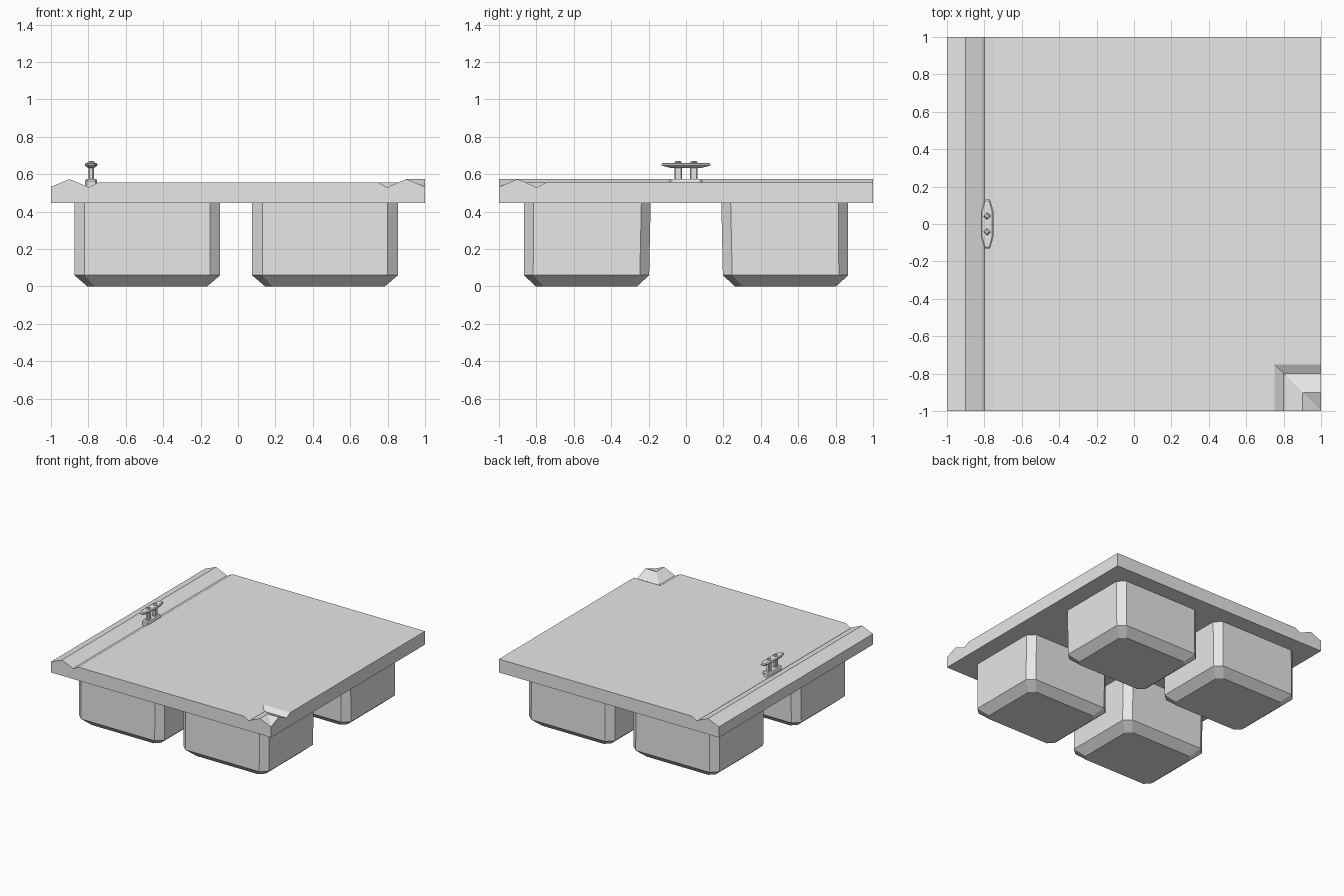
import bpy
import bmesh

cube = bpy.data.objects.get("Cube")
if cube:
    bpy.data.objects.remove(cube, do_unlink=True)

grey = bpy.data.materials.new("light_grey")
grey.use_nodes = True
COLOUR = (0.8, 0.8, 0.8, 1)
grey.diffuse_color = COLOUR
grey.node_tree.nodes["Principled BSDF"].inputs["Base Color"].default_value = COLOUR


def finish(bm, name):
    """Turn a bmesh into a flat-shaded, coloured object."""
    bmesh.ops.recalc_face_normals(bm, faces=bm.faces[:])
    mesh = bpy.data.meshes.new(name)
    bm.to_mesh(mesh)
    bm.free()
    mesh.materials.append(grey)
    obj = bpy.data.objects.new(name, mesh)
    bpy.context.collection.objects.link(obj)
    return obj


def loft(name, rings):
    """Closed solid through rings of 3D points with equal counts."""
    bm = bmesh.new()
    loops = [[bm.verts.new(p) for p in ring] for ring in rings]
    n = len(loops[0])
    for low, high in zip(loops, loops[1:]):
        for i in range(n):
            j = (i + 1) % n
            bm.faces.new((low[i], low[j], high[j], high[i]))
    bm.faces.new(loops[0])
    bm.faces.new(loops[-1])
    return finish(bm, name)


def chamfered(cx, cy, hx, hy, kx, ky, z):
    """Rectangle outline with cut corners."""
    pts = [(hx, ky - hy), (hx, hy - ky), (hx - kx, hy), (kx - hx, hy),
           (-hx, hy - ky), (-hx, ky - hy), (kx - hx, -hy), (hx - kx, -hy)]
    return [(cx + x, cy + y, z) for x, y in pts]


# Deck: edge profile as (distance from outer edge, height)
PROFILE = [(0, 0.533), (0.1, 0.574), (0.19, 0.536), (0.2, 0.528), (0.25, 0.555)]
DECK_BOTTOM, DECK_TOP = 0.445, 0.555

bm = bmesh.new()


def face(*pts):
    bm.faces.new([bm.verts.new(p) for p in pts])


for (d, z), (e, w) in zip(PROFILE, PROFILE[1:]):
    # Ridge along the whole right-hand edge
    face((d - 1, -1, z), (e - 1, -1, w), (e - 1, 1, w), (d - 1, 1, z))
    # Mitred ridge around the front left corner
    a, b = (1 - d, d - 1, z), (1 - e, e - 1, w)
    face((1 - d, -1, z), a, b, (1 - e, -1, w))
    face(a, (1, d - 1, z), (1, e - 1, w), b)
outline = [(-.75, -1), (.75, -1), (.75, -.75), (1, -.75), (1, 1), (-.75, 1)]
face(*[(x, y, DECK_TOP) for x, y in outline])
bmesh.ops.dissolve_degenerate(bm, dist=1e-5, edges=bm.edges[:])
bmesh.ops.remove_doubles(bm, verts=bm.verts[:], dist=1e-4)
border = [e for e in bm.edges if e.is_boundary]
skirt = bmesh.ops.extrude_edge_only(bm, edges=border)["geom"]
for v in skirt:
    if isinstance(v, bmesh.types.BMVert):
        v.co.z = DECK_BOTTOM
bmesh.ops.contextual_create(bm, geom=[e for e in bm.edges if e.is_boundary])
finish(bm, "deck")

# Four floats with cut corners and a sloping underside
for cx, side in ((-0.485, "right"), (0.465, "left")):
    for sy, end in ((-1, "front"), (1, "back")):
        loft(f"{end}_{side}_float", [
            chamfered(cx, sy * 0.532, 0.32, 0.27, 0.04, 0.04, 0),
            chamfered(cx, sy * 0.532, 0.39, 0.335, 0.055, 0.05, 0.06),
            chamfered(cx, sy * 0.527, 0.39, 0.338, 0.055, 0.05, DECK_BOTTOM),
        ])

# Mooring cleat on the right-hand edge
CX = -0.785
loft("cleat_base", [
    chamfered(CX, 0, 0.032, 0.088, 0.01, 0.015, 0.53),
    chamfered(CX, 0, 0.032, 0.088, 0.01, 0.015, 0.565),
    chamfered(CX, 0, 0.027, 0.08, 0.01, 0.015, 0.574),
])
loft("cleat_bar", [
    chamfered(CX, 0, 0.016, 0.08, 0.006, 0.03, 0.633),
    chamfered(CX, 0, 0.033, 0.13, 0.018, 0.06, 0.646),
    chamfered(CX, 0, 0.033, 0.13, 0.018, 0.06, 0.655),
    chamfered(CX, 0, 0.027, 0.122, 0.015, 0.06, 0.661),
])
for y, end in ((-0.042, "front"), (0.042, "back")):
    loft(f"cleat_{end}_post", [
        chamfered(CX, y, 0.014, 0.02, 0.006, 0.006, z) for z in (0.56, 0.64)])
    loft(f"cleat_{end}_bolt", [
        [(CX + r, y, z), (CX, y + r, z), (CX - r, y, z), (CX, y - r, z)]
        for r, z in ((0.02, 0.655), (0.018, 0.666), (0.01, 0.672))])
